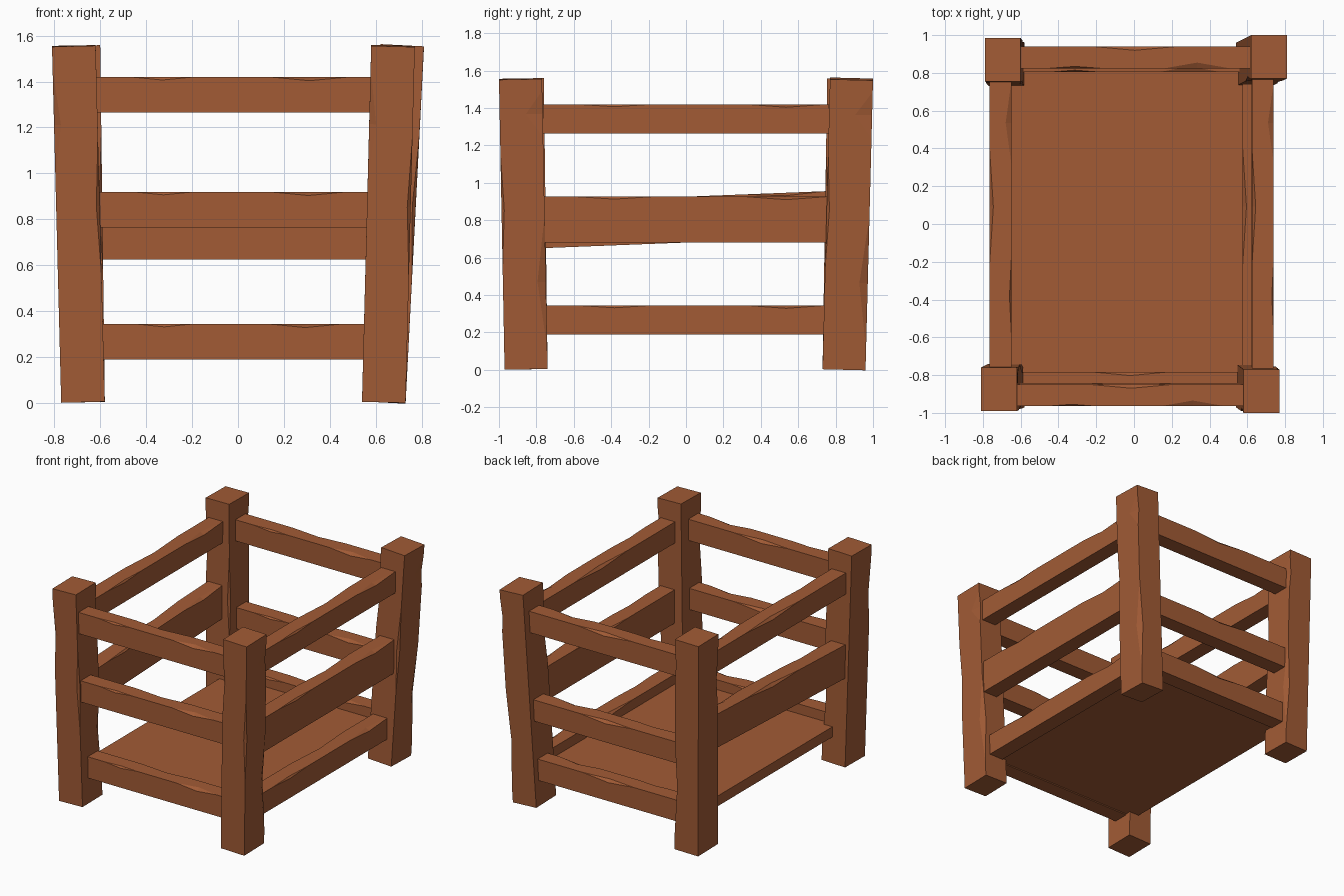
import bpy
import bmesh
from mathutils import Vector

if "Cube" in bpy.data.objects:
    bpy.data.objects.remove(bpy.data.objects["Cube"])

wood = bpy.data.materials.new("wood")
wood.diffuse_color = (0.36, 0.105, 0.036, 1)
wood.use_nodes = True
wood.node_tree.nodes["Principled BSDF"].inputs["Base Color"].default_value = wood.diffuse_color


def beam(name, start, end, u_axis, v_axis, u_size, v_size, chips=()):
    """Squared timber from start to end; each chip flattens part of one long edge:
    (u sign, v sign, position 0-1, half length 0-1, depth in u, depth in v)"""
    a, b = Vector(start), Vector(end)
    d = (b - a).normalized()
    u = Vector(u_axis)
    u = (u - d * u.dot(d)).normalized()
    v = Vector(v_axis)
    v = (v - d * v.dot(d) - u * v.dot(u)).normalized()
    stations = {0.0, 1.0}
    for c in chips:
        stations |= {round(c[2] + k * c[3], 4) for k in (-1, 0, 1)}
    bm, cache, rings = bmesh.new(), {}, []

    def vert(p):
        key = tuple(round(x, 5) for x in p)
        if key not in cache:
            cache[key] = bm.verts.new(p)
        return cache[key]

    def face(vs):
        vs = list(dict.fromkeys(vs))
        if len(vs) > 2:
            bm.faces.new(vs)

    for t in sorted(stations):
        ring = []
        for su, sv in ((-1, -1), (1, -1), (1, 1), (-1, 1)):
            du = dv = 0
            for cu, cv, pos, half, cdu, cdv in chips:
                if (cu, cv) == (su, sv):
                    k = max(0, 1 - abs(t - pos) / half)
                    du, dv = max(du, k * cdu), max(dv, k * cdv)
            c = a.lerp(b, t)
            on_v = c + u * su * (u_size / 2 - du) + v * sv * v_size / 2
            on_u = c + u * su * u_size / 2 + v * sv * (v_size / 2 - dv)
            pair = [on_u, on_v] if su == sv else [on_v, on_u]
            ring += [vert(p) for p in pair]
        rings.append(ring)
    for r, s in zip(rings, rings[1:]):
        for i in range(8):
            j = (i + 1) % 8
            face([r[i], r[j], s[j], s[i]])
    face(rings[0][::-1])
    face(rings[-1])
    bmesh.ops.recalc_face_normals(bm, faces=bm.faces[:])
    mesh = bpy.data.meshes.new(name)
    bm.to_mesh(mesh)
    bm.free()
    mesh.materials.append(wood)
    obj = bpy.data.objects.new(name, mesh)
    bpy.context.collection.objects.link(obj)
    return obj


X, Y, Z = (1, 0, 0), (0, 1, 0), (0, 0, 1)

# Leaning corner posts: bottom centre, top centre
post_chips = ((1, 1, 0.30, 0.23, 0.02, 0.045), (1, 1, 0.88, 0.08, 0.01, 0.09),
              (-1, -1, 0.78, 0.16, 0.03, 0.02), (1, -1, 0.55, 0.2, 0.015, 0.015))
for name, x0, y0, x1, y1 in (
        ("front_left_post", -0.675, -0.855, -0.715, -0.875),
        ("front_right_post", 0.635, -0.855, 0.675, -0.885),
        ("back_right_post", 0.635, 0.845, 0.715, 0.885),
        ("back_left_post", -0.675, 0.845, -0.695, 0.87)):
    beam(name, (x0, y0, 0.005), (x1, y1, 1.555), X, Y, 0.19, 0.23, post_chips)

# Front and back rails: centre y, centre z
cross_chips = ((-1, 1, 0.77, 0.14, 0.03, 0.016), (-1, 1, 0.24, 0.11, 0.01, 0.013),
               (1, 1, 0.5, 0.18, 0.02, 0.02))
for name, y, z, x0, x1 in (
        ("front_top_rail", -0.907, 1.342, -0.62, 0.59),
        ("front_middle_rail", -0.9, 0.842, -0.61, 0.58),
        ("front_bottom_rail", -0.84, 0.267, -0.6, 0.56),
        ("back_top_rail", 0.882, 1.342, -0.605, 0.615),
        ("back_middle_rail", 0.88, 0.702, -0.6, 0.59),
        ("back_bottom_rail", 0.862, 0.267, -0.59, 0.56)):
    beam(name, (x0, y, z), (x1, y, z), Y, Z, 0.115, 0.155, cross_chips)

# Side rails: centre x, z at the front, z at the back, height (left side is open at the floor)
side_chips = ((1, 1, 0.85, 0.14, 0.03, 0.016), (1, 1, 0.25, 0.13, 0.01, 0.013),
              (-1, 1, 0.56, 0.2, 0.02, 0.02))
for name, x, z0, z1, h in (
        ("right_top_rail", 0.682, 1.342, 1.342, 0.155),
        ("right_middle_rail", 0.68, 0.803, 0.803, 0.245),
        ("right_bottom_rail", 0.633, 0.267, 0.267, 0.155),
        ("left_top_rail", -0.707, 1.342, 1.342, 0.155),
        ("left_middle_rail", -0.707, 0.773, 0.833, 0.245)):
    beam(name, (x, -0.765, z0), (x, 0.765, z1), X, Z, 0.115, h, side_chips)

# Floor board
beam("floor_board", (-0.035, -0.8, 0.235), (-0.035, 0.82, 0.235), X, Z, 1.26, 0.075)
